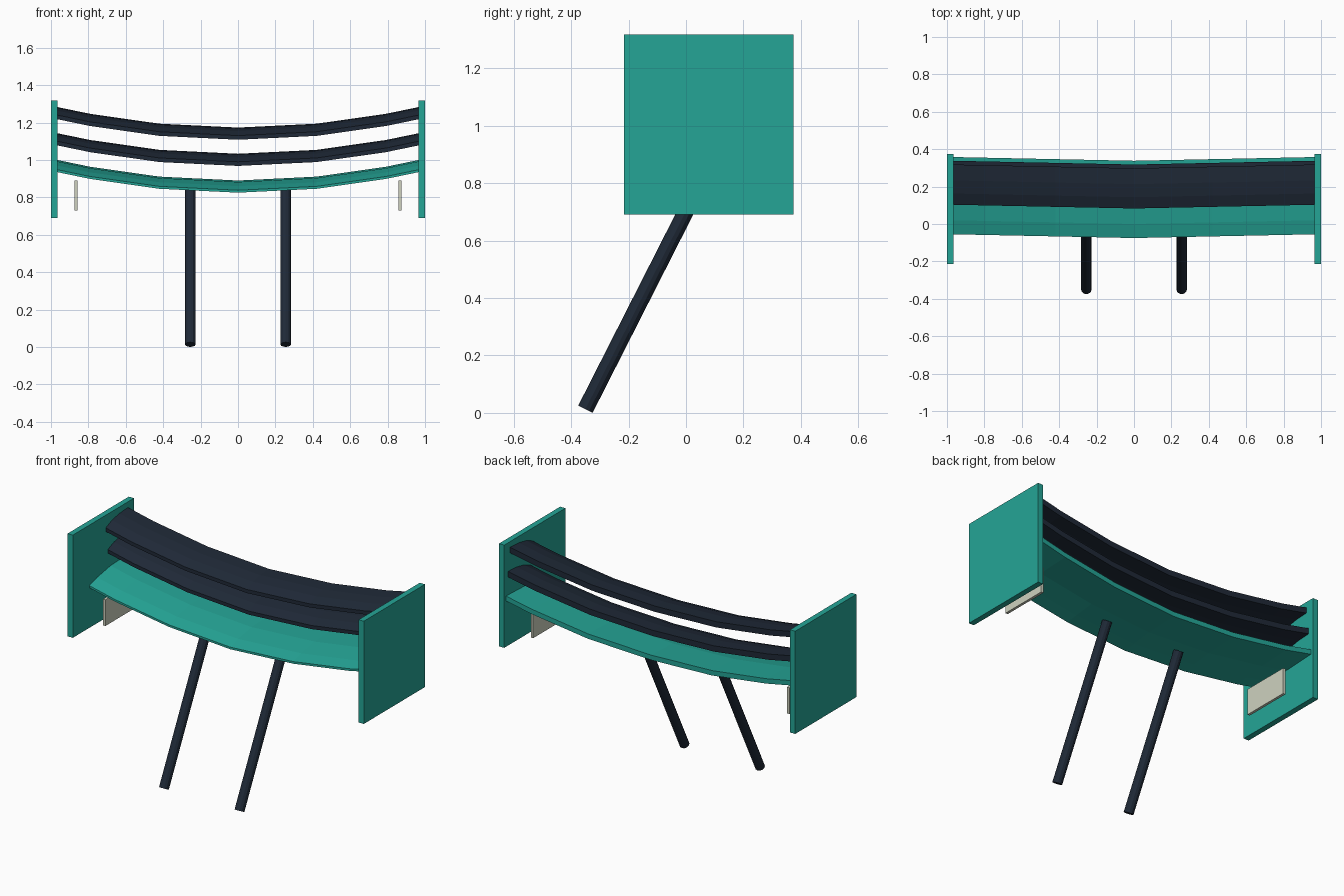
import bpy
import bmesh
from mathutils import Vector

cube = bpy.data.objects.get("Cube")
if cube:
    bpy.data.objects.remove(cube, do_unlink=True)


def material(name, rgb):
    mat = bpy.data.materials.new(name)
    mat.use_nodes = True
    colour = (*rgb, 1)
    mat.diffuse_color = colour
    mat.node_tree.nodes["Principled BSDF"].inputs["Base Color"].default_value = colour
    return mat


teal = material("teal", (0.018, 0.375, 0.305))
navy = material("dark navy", (0.0137, 0.0222, 0.0382))
cream = material("pale cream", (0.62, 0.64, 0.52))


def finish(name, bm, mat):
    bmesh.ops.recalc_face_normals(bm, faces=bm.faces)
    mesh = bpy.data.meshes.new(name)
    bm.to_mesh(mesh)
    bm.free()
    mesh.materials.append(mat)
    obj = bpy.data.objects.new(name, mesh)
    bpy.context.collection.objects.link(obj)
    return obj


def box(name, low, high, mat):
    bm = bmesh.new()
    low, high = Vector(low), Vector(high)
    bmesh.ops.create_cube(bm, size=1)
    bmesh.ops.scale(bm, vec=high - low, verts=bm.verts)
    bmesh.ops.translate(bm, vec=(low + high) / 2, verts=bm.verts)
    return finish(name, bm, mat)


HALF_SPAN = 0.967
STATIONS = [-HALF_SPAN, -0.79, -0.42, 0, 0.42, 0.79, HALF_SPAN]


def blade(name, profile, mat):
    """Loft a (y, z) section along the span, curving upward and back at the tips."""
    bm = bmesh.new()
    rings = []
    for x in STATIONS:
        t = abs(x) / HALF_SPAN
        rings.append([bm.verts.new((x, y + 0.02 * t, z + 0.11 * t * t)) for y, z in profile])
    count = len(profile)
    for a, b in zip(rings, rings[1:]):
        for i in range(count):
            j = (i + 1) % count
            bm.faces.new((a[i], a[j], b[j], b[i]))
    bm.faces.new(rings[0])
    bm.faces.new(rings[-1])
    return finish(name, bm, mat)


# Main plane: thin leading edge, gently arched top, blunt trailing edge
blade("main_plane", [(-0.075, 0.825), (-0.075, 0.838), (0, 0.86), (0.13, 0.882),
                     (0.338, 0.89), (0.338, 0.86), (0.13, 0.85), (0, 0.835)], teal)


# Two stacked flaps sharing one section
def flap(name, y, z):
    section = [(0, 0), (0, 0.022), (0.06, 0.046), (0.13, 0.06),
               (0.215, 0.065), (0.215, 0.03), (0.13, 0.025), (0.06, 0.013)]
    blade(name, [(y + dy, z + dz) for dy, dz in section], mat=navy)


flap("lower_flap", 0.103, 0.968)
flap("upper_flap", 0.083, 1.108)


# Round slanted support leg
def leg(name, x):
    foot, head = Vector((x, -0.35, 0.013)), Vector((x, 0.075, 0.85))
    axis = head - foot
    bm = bmesh.new()
    bmesh.ops.create_cone(bm, cap_ends=True, segments=12, radius1=0.028,
                          radius2=0.028, depth=axis.length)
    obj = finish(name, bm, navy)
    obj.rotation_euler = axis.to_track_quat("Z", "X").to_euler()
    obj.location = (foot + head) / 2


# Mirrored side parts
for side, s in (("left", 1), ("right", -1)):
    xs = sorted((s * 0.965, s))
    box(side + "_endplate", (xs[0], -0.215, 0.69), (xs[1], 0.375, 1.317), teal)
    xs = sorted((s * 0.857, s * 0.873))
    box(side + "_hanging_plate", (xs[0], -0.055, 0.73), (xs[1], 0.25, 0.89), cream)
    leg(side + "_leg", s * 0.255)
